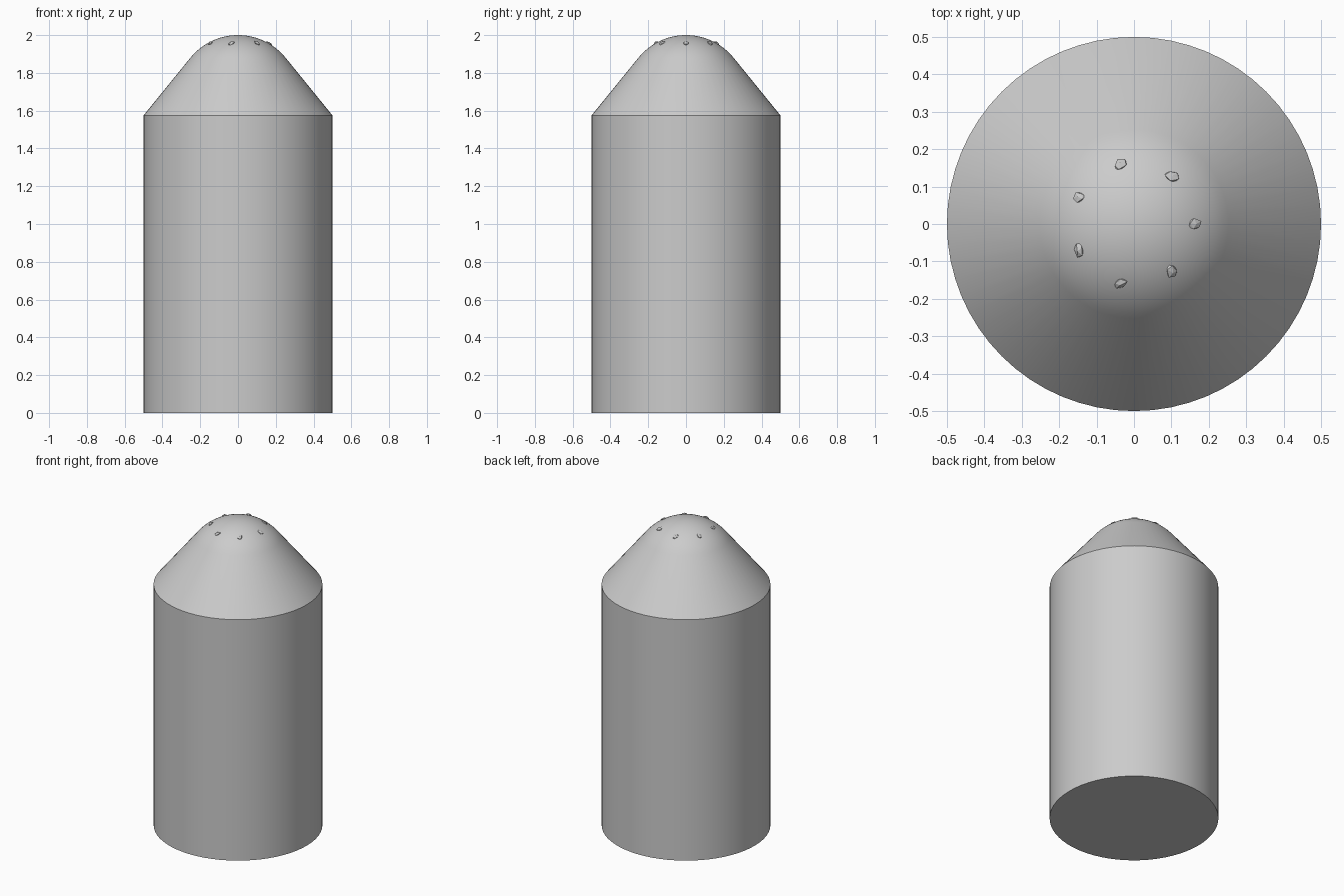
import bpy, bmesh, math, random
from mathutils import Vector, Matrix

cube = bpy.data.objects.get("Cube")
if cube:
    bpy.data.objects.remove(cube, do_unlink=True)

random.seed(4)
SEGMENTS = 64
RADIUS, SHOULDER_Z, TOP_Z = 0.5, 1.575, 2.0
DOME_R = 0.325
DOME_Z = TOP_Z - DOME_R
STUDS = 7

grey = bpy.data.materials.new("light_grey")
grey.use_nodes = True
color = (0.6, 0.6, 0.6, 1)
grey.diffuse_color = color
grey.node_tree.nodes["Principled BSDF"].inputs["Base Color"].default_value = color


def finish(bm, name, smooth):
    bmesh.ops.recalc_face_normals(bm, faces=bm.faces)
    mesh = bpy.data.meshes.new(name)
    bm.to_mesh(mesh)
    bm.free()
    mesh.materials.append(grey)
    obj = bpy.data.objects.new(name, mesh)
    bpy.context.collection.objects.link(obj)
    if smooth:
        bpy.ops.object.select_all(action="DESELECT")
        obj.select_set(True)
        bpy.context.view_layer.objects.active = obj
        bpy.ops.object.shade_smooth_by_angle(angle=math.radians(30))
    return obj


# Body: straight wall, conical shoulder and a tangent rounded tip
profile = [(0, 0), (RADIUS, 0), (RADIUS, SHOULDER_Z)]
steps = 12
for i in range(steps + 1):
    a = math.radians(39 + (90 - 39) * i / steps)
    r = DOME_R * math.cos(a) if i < steps else 0
    profile.append((r, DOME_Z + DOME_R * math.sin(a)))

bm = bmesh.new()
verts = [bm.verts.new((r, 0, z)) for r, z in profile]
edges = [bm.edges.new(pair) for pair in zip(verts, verts[1:])]
bmesh.ops.spin(bm, geom=verts + edges, cent=(0, 0, 0), axis=(0, 0, 1),
               angle=math.tau, steps=SEGMENTS, use_merge=True)
bmesh.ops.remove_doubles(bm, verts=bm.verts, dist=1e-4)
finish(bm, "body", True)

# Ring of small faceted chips set into the rounded tip
ring_r = 0.163
for k in range(STUDS):
    a = math.tau * k / STUDS
    height = math.sqrt(DOME_R ** 2 - ring_r ** 2)
    normal = Vector((ring_r * math.cos(a), ring_r * math.sin(a), height)).normalized()
    spot = Vector((0, 0, DOME_Z)) + normal * DOME_R
    turn = normal.to_track_quat("Z", "Y").to_matrix().to_4x4()
    spin = Matrix.Rotation(random.uniform(0, math.tau), 4, "Z")
    bm = bmesh.new()
    bmesh.ops.create_icosphere(bm, subdivisions=1, radius=1)
    for v in bm.verts:
        v.co *= random.uniform(0.75, 1.2)
    size = Matrix.Diagonal((0.021, 0.016, 0.009, 1))
    bm.transform(Matrix.Translation(spot) @ turn @ spin @ size)
    finish(bm, f"tip_chip_{k + 1}", False)
